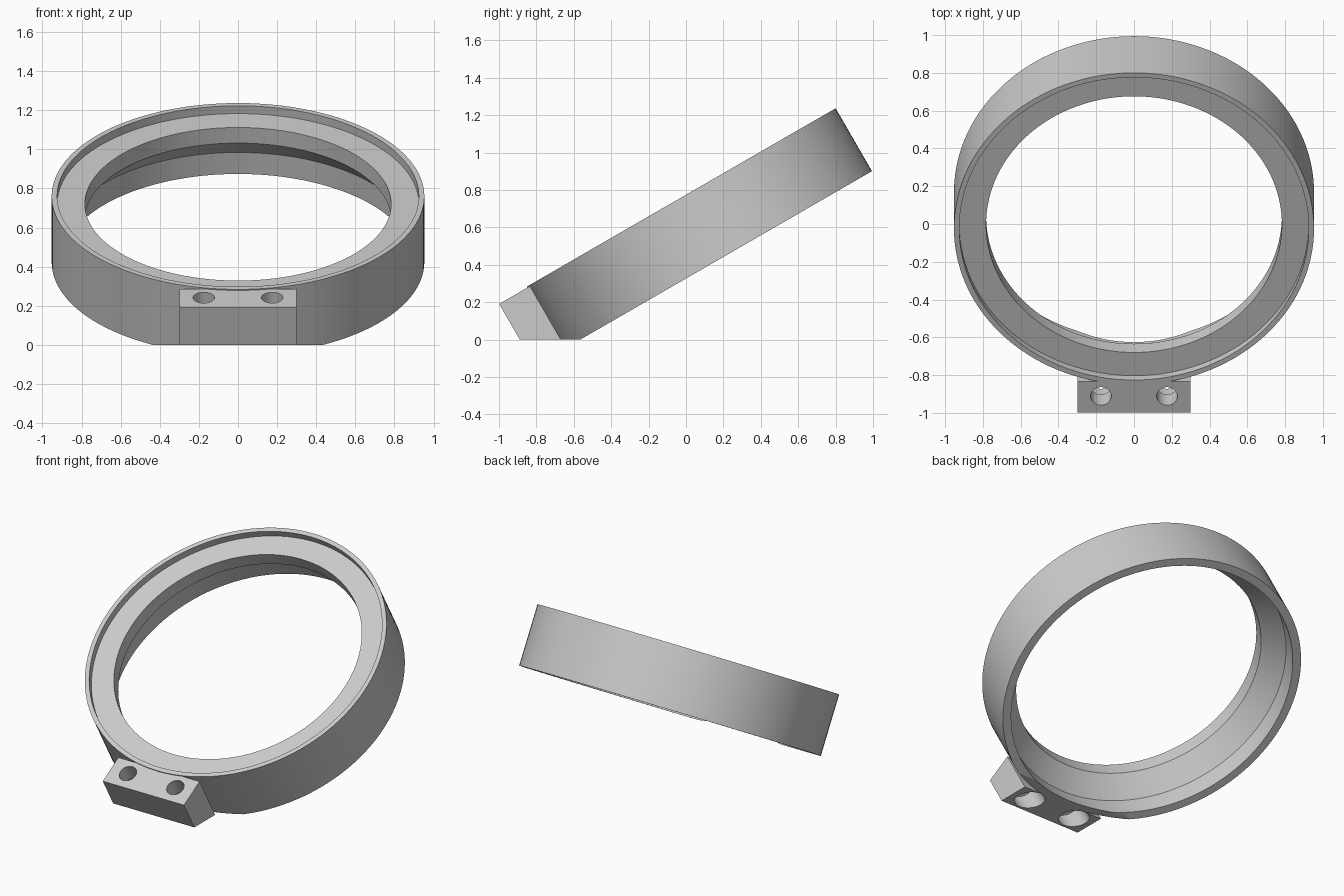
import bpy, bmesh
from math import radians, tau
from mathutils import Matrix

if "Cube" in bpy.data.objects:
    bpy.data.objects.remove(bpy.data.objects["Cube"], do_unlink=True)

# Tilted frame: origin at the centre of the ring's upper rim, local z is its axis
TILT = Matrix.Translation((0, -0.025, 0.76)) @ Matrix.Rotation(radians(30), 4, 'X')

grey = bpy.data.materials.new("plain_grey")
grey.use_nodes = True
grey.diffuse_color = (0.6, 0.6, 0.6, 1)
grey.node_tree.nodes["Principled BSDF"].inputs["Base Color"].default_value = (0.6, 0.6, 0.6, 1)


def lathe(profile, steps, offset=(0, 0, 0)):
    """Revolve a closed (radius, height) profile around local z."""
    bm = bmesh.new()
    verts = [bm.verts.new((r, 0, h)) for r, h in profile]
    edges = [bm.edges.new((verts[i - 1], verts[i])) for i in range(len(verts))]
    bmesh.ops.spin(bm, geom=verts + edges, cent=(0, 0, 0), axis=(0, 0, 1),
                   angle=tau, steps=steps, use_duplicate=False)
    bmesh.ops.remove_doubles(bm, verts=bm.verts, dist=1e-5)
    bmesh.ops.dissolve_degenerate(bm, edges=bm.edges, dist=1e-6)
    bmesh.ops.recalc_face_normals(bm, faces=bm.faces)
    bmesh.ops.translate(bm, verts=bm.verts, vec=offset)
    return bm


def make_object(name, bm):
    mesh = bpy.data.meshes.new(name)
    bm.to_mesh(mesh)
    bm.free()
    mesh.materials.append(grey)
    obj = bpy.data.objects.new(name, mesh)
    bpy.context.collection.objects.link(obj)
    return obj


def tilt_and_trim(obj):
    """Tilt the part, slice it flat at the ground and shade it."""
    bm = bmesh.new()
    bm.from_mesh(obj.data)
    bm.transform(TILT)
    cut = bmesh.ops.bisect_plane(bm, geom=bm.verts[:] + bm.edges[:] + bm.faces[:],
                                 plane_co=(0, 0, 0), plane_no=(0, 0, -1), clear_outer=True)
    rim = [g for g in cut["geom_cut"] if isinstance(g, bmesh.types.BMEdge)]
    bmesh.ops.triangle_fill(bm, edges=rim, use_beauty=True, normal=(0, 0, -1))
    bmesh.ops.recalc_face_normals(bm, faces=bm.faces)
    bm.to_mesh(obj.data)
    bm.free()
    bpy.ops.object.select_all(action='DESELECT')
    obj.select_set(True)
    bpy.context.view_layer.objects.active = obj
    bpy.ops.object.shade_smooth_by_angle(angle=radians(30))


# Ring: recessed seat on top, narrow bore, cone opening to a wide bore below
ring = make_object("tilted_ring", lathe([
    (0.953, 0), (0.925, 0), (0.925, -0.046), (0.783, -0.046),
    (0.783, -0.138), (0.9, -0.261), (0.9, -0.388), (0.953, -0.388)], 128))
tilt_and_trim(ring)

# Mounting block at the low front edge
bm = bmesh.new()
bmesh.ops.create_cube(bm, size=1, matrix=Matrix.Translation((0, -1.033, -0.256))
                      @ Matrix.Diagonal((0.6, 0.19, 0.5, 1)))
block = make_object("mounting_block", bm)

# Stepped screw holes: narrow above, wide below
for side in (-1, 1):
    cutter = make_object("screw_hole_cutter", lathe([
        (0, 0.1), (0.055, 0.1), (0.055, -0.12), (0.087, -0.12),
        (0.087, -0.8), (0, -0.8)], 48, (side * 0.175, -1.027, 0)))
    cutter.hide_render = True
    mod = block.modifiers.new("screw_hole", 'BOOLEAN')
    mod.operation, mod.solver, mod.object = 'DIFFERENCE', 'EXACT', cutter
    bpy.context.view_layer.objects.active = block
    bpy.ops.object.modifier_apply(modifier=mod.name)
    bpy.data.objects.remove(cutter, do_unlink=True)
tilt_and_trim(block)
